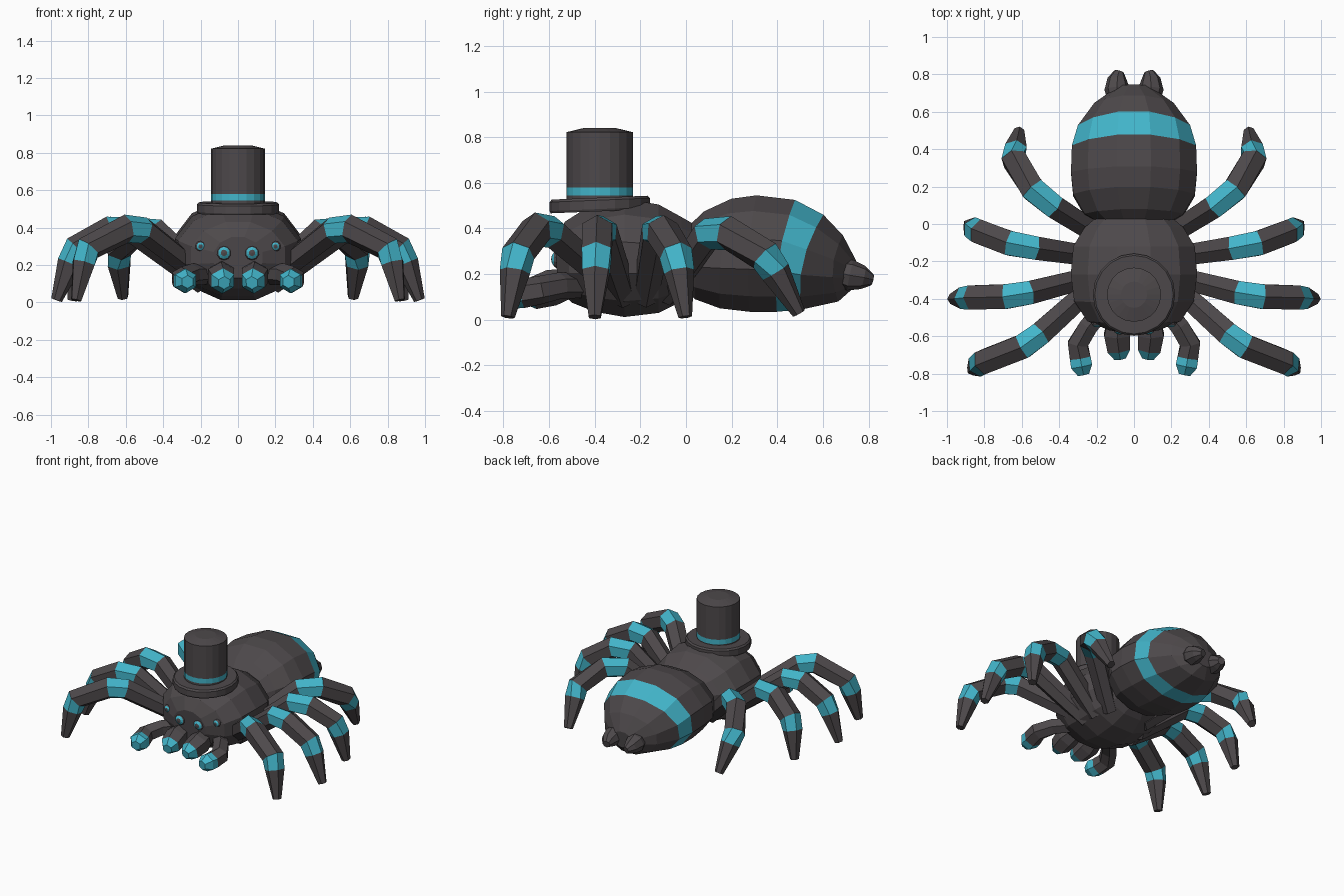
import bpy, bmesh, math
from mathutils import Vector, Matrix

cube = bpy.data.objects.get("Cube")
if cube:
    bpy.data.objects.remove(cube, do_unlink=True)


def make_material(name, color):
    m = bpy.data.materials.new(name)
    m.use_nodes = True
    m.diffuse_color = color
    bsdf = next(n for n in m.node_tree.nodes if n.type == 'BSDF_PRINCIPLED')
    bsdf.inputs["Base Color"].default_value = color
    return m


MATS = [make_material("charcoal", (0.075, 0.066, 0.07, 1)),
        make_material("teal", (0.055, 0.46, 0.59, 1))]


def finish(name, bm):
    bmesh.ops.recalc_face_normals(bm, faces=bm.faces)
    mesh = bpy.data.meshes.new(name)
    bm.to_mesh(mesh)
    bm.free()
    for m in MATS:
        mesh.materials.append(m)
    obj = bpy.data.objects.new(name, mesh)
    bpy.context.collection.objects.link(obj)
    return obj


def loft(name, rings, teal=(), teal_end=False):
    """Skin closed rings of points; spans listed in teal get the accent colour."""
    bm = bmesh.new()
    loops = [[bm.verts.new(p) for p in ring] for ring in rings]
    n = len(loops[0])
    for i, (a, b) in enumerate(zip(loops, loops[1:])):
        for k in range(n):
            f = bm.faces.new((a[k], a[(k + 1) % n], b[(k + 1) % n], b[k]))
            f.material_index = int(i in teal)
    bm.faces.new(loops[0])
    bm.faces.new(loops[-1]).material_index = int(teal_end)
    return finish(name, bm)


def body_ring(yt, zt, yb, zb, w, bow=0.0, n=12):
    """Oval ring leaning between a top and a bottom point, its sides bowed forward."""
    top, bottom = Vector((0, yt, zt)), Vector((0, yb, zb))
    mid, half = (top + bottom) / 2, (top - bottom) / 2
    grow = 1 / math.cos(math.pi / n)
    pts = []
    for k in range(n):
        a = (k + 0.5) * math.tau / n
        side = math.sin(a) * grow
        pts.append(mid + half * math.cos(a) * grow + Vector((w * side, -bow * side * side, 0)))
    return pts


def limb(name, path, radii, side, teal=(), teal_end=False, n=6):
    """Tapered tube along a path, mirrored by side."""
    pts = [Vector((x * side, y, z)) for x, y, z in path]
    rings = []
    for i, p in enumerate(pts):
        t = Vector()
        if i:
            t += (p - pts[i - 1]).normalized()
        if i < len(pts) - 1:
            t += (pts[i + 1] - p).normalized()
        t.normalize()
        across = t.cross(Vector((0, 0, 1))).normalized()
        up = across.cross(t)
        rings.append([p + radii[i] * (up * math.cos(k * math.tau / n)
                                      + across * math.sin(k * math.tau / n)) for k in range(n)])
    return loft(name, rings, teal, teal_end)


# Head and thorax
loft("thorax", [body_ring(*r) for r in (
    (-.575, .35, -.56, .13, .13),
    (-.53, .43, -.50, .075, .25),
    (-.42, .50, -.40, .035, .32),
    (-.27, .53, -.27, .012, .338),
    (-.12, .505, -.12, .03, .325),
    (-.02, .45, -.02, .08, .265),
    (.05, .41, .04, .13, .19))])

# Abdomen with a wrapping stripe
loft("abdomen", [body_ring(*r) for r in (
    (.00, .40, .01, .12, .18),
    (.08, .475, .04, .09, .265, .01),
    (.20, .53, .15, .05, .325, .02),
    (.31, .545, .28, .035, .337, .02),
    (.48, .525, .40, .035, .332, .03),
    (.605, .46, .51, .045, .30, .042),
    (.69, .37, .67, .08, .212, .035),
    (.745, .26, .735, .14, .08))], teal=(4,))

# Legs: thigh, knee band, shin, lower band, foot
LEGS = {
    "front_leg": ((.15, -.27, .11), (.505, -.59, .385), (.595, -.655, .395),
                  (.80, -.735, .29), (.825, -.75, .21), (.865, -.78, .012)),
    "front_middle_leg": ((.18, -.27, .10), (.56, -.368, .385), (.685, -.388, .385),
                         (.86, -.392, .29), (.90, -.395, .21), (.97, -.40, .012)),
    "rear_middle_leg": ((.18, -.18, .10), (.53, -.128, .385), (.665, -.103, .385),
                        (.82, -.045, .29), (.85, -.03, .21), (.885, -.003, .012)),
    "rear_leg": ((.14, -.09, .11), (.43, .095, .375), (.54, .185, .38),
                 (.64, .345, .28), (.635, .392, .21), (.615, .495, .028)),
}
LEG_RADII = (.06, .072, .076, .074, .067, .03)


# Eyes: ball with a teal ring around a dark centre
def eye(name, x, y, z, r):
    bm = bmesh.new()
    bmesh.ops.create_uvsphere(bm, u_segments=10, v_segments=8, radius=r)
    for f in bm.faces:
        f.material_index = int(0.6 < f.calc_center_median().z / r < 0.88)
    bmesh.ops.transform(bm, verts=bm.verts,
                        matrix=Matrix.Translation((x, y, z)) @ Matrix.Rotation(math.pi / 2, 4, 'X'))
    finish(name, bm)


for label, s in (("left", 1), ("right", -1)):
    for leg, path in LEGS.items():
        limb(f"{label}_{leg}", path, LEG_RADII, s, teal=(1, 3))
    # Curved feelers with teal tips
    limb(f"{label}_feeler",
         ((.17, -.46, .15), (.245, -.55, .15), (.30, -.64, .13),
          (.288, -.715, .115), (.28, -.76, .115), (.27, -.805, .11)),
         (.055, .058, .062, .064, .066, .035), s, teal=(3, 4), teal_end=True)
    # Jaws
    limb(f"{label}_jaw",
         ((.08, -.48, .17), (.09, -.59, .14), (.082, -.672, .115), (.074, -.72, .105)),
         (.06, .08, .07, .035), s, teal=(2,), teal_end=True)
    # Spinnerets
    limb(f"{label}_spinneret",
         ((.085, .66, .21), (.09, .72, .195), (.09, .775, .185), (.08, .815, .175)),
         (.055, .068, .052, .026), s, n=8)
    eye(f"{label}_inner_eye", .075 * s, -.546, .265, .045)
    eye(f"{label}_outer_eye", .20 * s, -.522, .30, .03)


# Top hat
def disc_ring(r, z, tilt=0.0, n=20):
    ring = []
    for k in range(n):
        a = k * math.tau / n
        y = r * math.sin(a)
        ring.append(Vector((r * math.cos(a), y - .378, z + tilt * y)))
    return ring


loft("hat_brim", [disc_ring(r, z, tilt=.04) for r, z in (
    (.215, .475), (.22, .485), (.22, .524), (.21, .535))])
loft("hat_crown", [disc_ring(r, z) for r, z in (
    (.145, .50), (.145, .545), (.145, .58), (.145, .822), (.07, .84))], teal=(1,))
